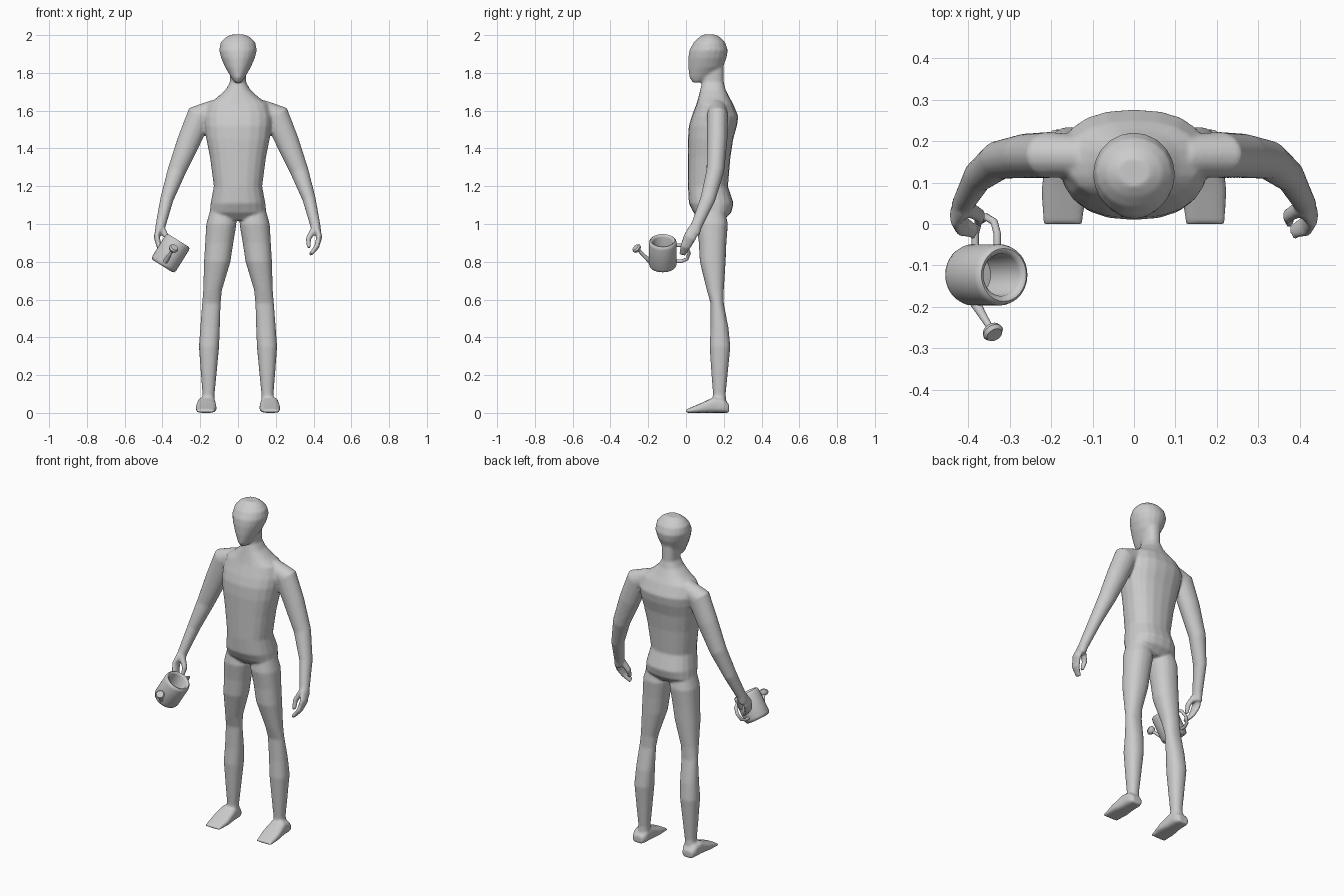
import bpy, bmesh, math
from mathutils import Vector, Matrix

if "Cube" in bpy.data.objects:
    bpy.data.objects.remove(bpy.data.objects["Cube"])

gray = bpy.data.materials.new("plain gray")
gray.diffuse_color = (0.6, 0.6, 0.6, 1)
gray.use_nodes = True
gray.node_tree.nodes["Principled BSDF"].inputs["Base Color"].default_value = gray.diffuse_color


def skin(bm, rows, sides=20, power=1.0):
    """Loft closed rings; each row is (centre, half axis u, half axis v)."""
    rings = []
    for c, u, v in rows:
        ring = []
        for i in range(sides):
            a = 2 * math.pi * i / sides
            ca, sa = math.cos(a), math.sin(a)
            ca = math.copysign(abs(ca) ** power, ca)
            sa = math.copysign(abs(sa) ** power, sa)
            ring.append(bm.verts.new(c + u * ca + v * sa))
        rings.append(ring)
    for a, b in zip(rings, rings[1:]):
        for i in range(sides):
            j = (i + 1) % sides
            bm.faces.new((a[i], a[j], b[j], b[i]))
    bm.faces.new(rings[0][::-1])
    bm.faces.new(rings[-1])


def level(bm, rows, power=0.85):
    """Horizontal rings from (z, x min, x max, y front, y back)."""
    skin(bm, [(Vector(((a + b) / 2, (f + k) / 2, z)), Vector(((b - a) / 2, 0, 0)),
               Vector((0, (k - f) / 2, 0))) for z, a, b, f, k in rows], power=power)


def tube(bm, rows, ref, sides=16):
    """Rings square to a path of (x, y, z, radius u, radius v)."""
    pts = [Vector(r[:3]) for r in rows]
    out = []
    for i, r in enumerate(rows):
        t = (pts[min(i + 1, len(pts) - 1)] - pts[max(i - 1, 0)]).normalized()
        u = t.cross(ref).normalized()
        out.append((pts[i], u * r[3], u.cross(t) * r[4]))
    skin(bm, out, sides)


def finish(bm, name):
    bmesh.ops.recalc_face_normals(bm, faces=bm.faces)
    for f in bm.faces:
        f.smooth = True
    me = bpy.data.meshes.new(name)
    bm.to_mesh(me)
    bm.free()
    me.materials.append(gray)
    ob = bpy.data.objects.new(name, me)
    bpy.context.collection.objects.link(ob)
    return ob


X, Y = Vector((1, 0, 0)), Vector((0, 1, 0))
body = bmesh.new()

# torso and neck: z, half width, front, back
torso = [(1.02, .10, .08, .20), (1.06, .15, .04, .24), (1.11, .145, .015, .252),
         (1.2, .128, .010, .222), (1.35, .148, .010, .235), (1.45, .168, .010, .25),
         (1.52, .178, .015, .27), (1.57, .18, .030, .277), (1.635, .16, .055, .25),
         (1.67, .11, .065, .23), (1.71, .066, .075, .21), (1.75, .043, .085, .2),
         (1.84, .045, .09, .2)]
level(body, [(z, -w, w, f, b) for z, w, f, b in torso])

# head
head = [(1.75, .018, .035, .08), (1.775, .036, .018, .14), (1.83, .068, .012, .195),
        (1.88, .09, .012, .215), (1.92, .1, .018, .222), (1.96, .092, .04, .208),
        (1.985, .07, .065, .185), (2.002, .04, .09, .16)]
level(body, [(z, -w, w, f, b) for z, w, f, b in head], 1.0)

# legs: z, inner x, outer x, front, back
leg = [(1.1, .03, .14, .07, .2), (1.0, .008, .168, .055, .222), (.9, .025, .174, .068, .214),
       (.8, .04, .18, .073, .21), (.65, .085, .184, .11, .2), (.58, .092, .19, .13, .2),
       (.45, .096, .2, .13, .225), (.35, .1, .207, .125, .235), (.2, .114, .196, .135, .22),
       (.1, .124, .188, .143, .21), (.04, .125, .195, .14, .215)]
# feet: y, inner x, outer x, height
foot = [(.228, .135, .2, .045), (.2, .12, .212, .075), (.15, .118, .215, .085),
        (.08, .113, .224, .052), (.0, .125, .22, .018)]
# arm, fingers and thumb: x, y, z, radius across, radius front to back
arm = [(.12, .165, 1.61, .05, .05), (.205, .167, 1.57, .07, .056), (.26, .165, 1.44, .062, .054),
       (.325, .155, 1.28, .049, .047), (.377, .115, 1.13, .035, .04), (.41, .055, .99, .027, .03),
       (.418, .04, .95, .024, .034)]
fingers = [(.415, .045, .98, .02, .03), (.43, .02, .93, .016, .034),
           (.417, -.003, .88, .014, .028), (.383, -.02, .838, .01, .018)]
thumb = [(.405, .04, .98, .017, .02), (.372, .02, .92, .014, .018), (.376, .002, .872, .01, .012)]


def flip(rows):
    return [(-r[0],) + tuple(r[1:]) for r in rows]


for s in (1, -1):
    level(body, [(z, s * a, s * b, f, k) for z, a, b, f, k in leg], 0.9)
    skin(body, [(Vector((s * (a + b) / 2, y, h / 2)), Vector(((b - a) / 2, 0, 0)),
                 Vector((0, 0, h / 2))) for y, a, b, h in foot], power=0.65)
    for part in (arm, fingers, thumb):
        tube(body, part if s == 1 else flip(part), Y)

# fuse the figure into one smooth surface
figure = finish(body, "body")
rm = figure.modifiers.new("fuse", 'REMESH')
rm.mode = 'VOXEL'
rm.voxel_size = 0.007
rm.use_smooth_shade = True
sm = figure.modifiers.new("soften", 'SMOOTH')
sm.factor = 0.5
sm.iterations = 4

# watering can, tilted sideways in the right hand
tilt = Matrix.Translation((-.357, -.123, .845)) @ Matrix.Rotation(math.radians(32), 4, 'Y')

# hollow vessel with rounded rim
bm = bmesh.new()
profile = [(.001, -.08), (.06, -.08), (.07, -.075), (.074, -.062), (.074, .062), (.071, .074),
           (.064, .08), (.057, .078), (.051, .068), (.05, -.06), (.001, -.06)]
skin(bm, [(Vector((0, 0, z)), X * r, Y * r) for r, z in profile], 32)
pot = finish(bm, "can_pot")

# spout with flared rose
bm = bmesh.new()
spout = [(0, -.062, -.055, .014, .014), (0, -.095, -.02, .01, .01), (0, -.125, .015, .008, .008),
         (0, -.132, .023, .022, .022), (0, -.139, .031, .026, .026), (0, -.145, .038, .02, .02)]
tube(bm, spout, X)
rose = finish(bm, "can_spout")

# handle loop
bm = bmesh.new()
loop = [(.065, .05), (.10, .05), (.128, .036), (.14, 0), (.128, -.036), (.10, -.05), (.065, -.05)]
tube(bm, [(0, y, z, .009, .009) for y, z in loop], X, 12)
grip = finish(bm, "can_handle")

for ob in (pot, rose, grip):
    ob.matrix_world = tilt
    bpy.ops.object.select_all(action='DESELECT')
    ob.select_set(True)
    bpy.context.view_layer.objects.active = ob
    bpy.ops.object.shade_smooth_by_angle(angle=math.radians(50))
